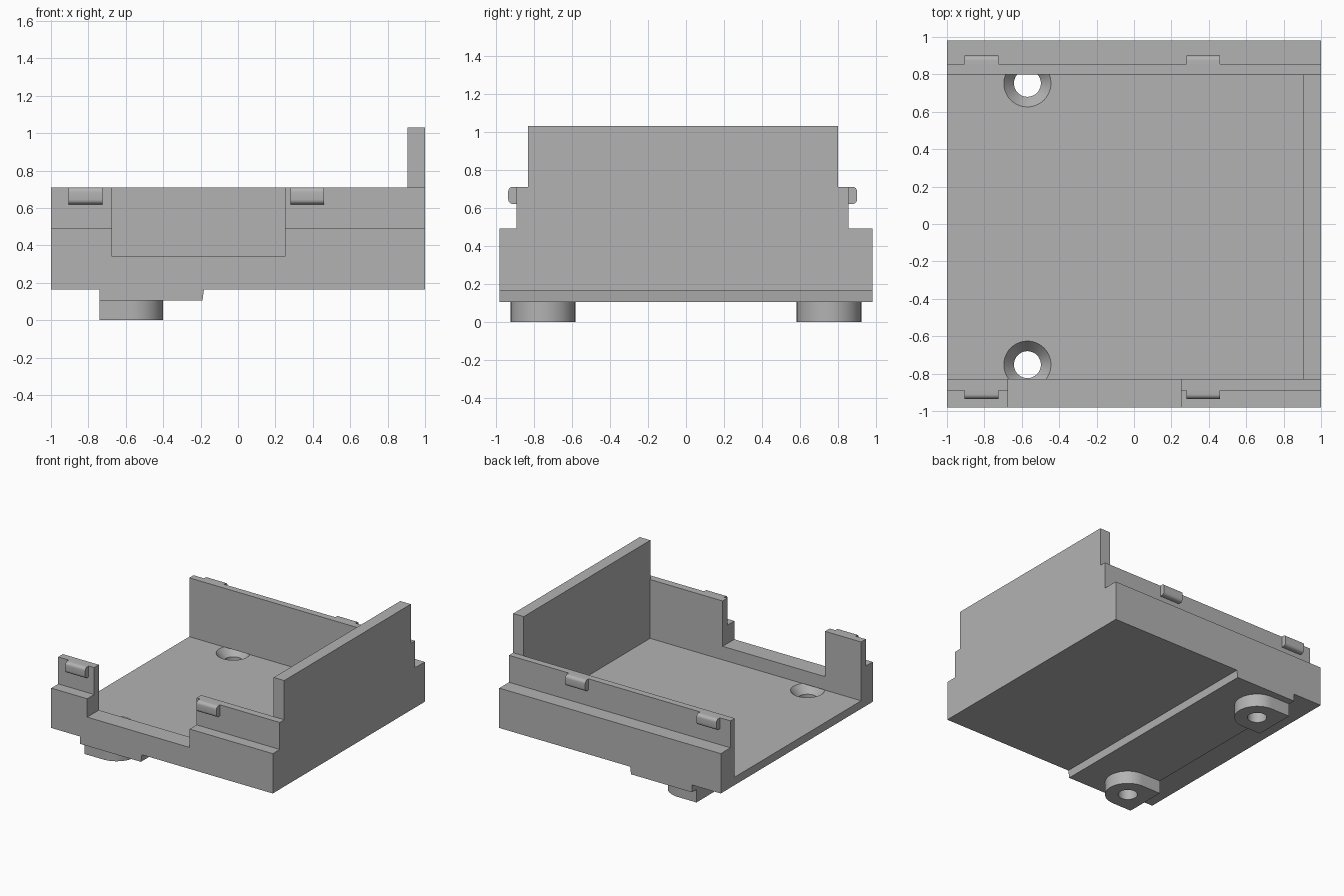
import bpy, bmesh, math
from mathutils import Vector

cube = bpy.data.objects.get("Cube")
if cube:
    bpy.data.objects.remove(cube, do_unlink=True)

grey = bpy.data.materials.new("plain grey")
grey.use_nodes = True
colour = (0.45, 0.45, 0.45, 1)
grey.diffuse_color = colour
grey.node_tree.nodes["Principled BSDF"].inputs["Base Color"].default_value = colour


def extrude(name, outline, offset):
    """Solid made by sweeping a closed 3D outline along an offset."""
    bm = bmesh.new()
    face = bm.faces.new([bm.verts.new(p) for p in outline])
    swept = bmesh.ops.extrude_face_region(bm, geom=[face])
    verts = [g for g in swept["geom"] if isinstance(g, bmesh.types.BMVert)]
    bmesh.ops.translate(bm, verts=verts, vec=Vector(offset))
    bmesh.ops.recalc_face_normals(bm, faces=bm.faces[:])
    mesh = bpy.data.meshes.new(name)
    bm.to_mesh(mesh)
    bm.free()
    mesh.materials.append(grey)
    obj = bpy.data.objects.new(name, mesh)
    bpy.context.collection.objects.link(obj)
    return obj


def box(name, x, y, z):
    outline = [(x[0], y[0], z[0]), (x[1], y[0], z[0]),
               (x[1], y[1], z[0]), (x[0], y[1], z[0])]
    return extrude(name, outline, (0, 0, z[1] - z[0]))


def lathe(name, profile, centre, steps=48):
    """Closed solid of revolution; profile runs bottom to top as (radius, z)."""
    bm = bmesh.new()
    rings = []
    for r, z in profile:
        angles = [math.tau * i / steps for i in range(steps)]
        rings.append([bm.verts.new((centre[0] + r * math.cos(a),
                                    centre[1] + r * math.sin(a), z)) for a in angles])
    for low, high in zip(rings, rings[1:]):
        for i in range(steps):
            j = (i + 1) % steps
            bm.faces.new((low[i], low[j], high[j], high[i]))
    bm.faces.new(rings[0])
    bm.faces.new(rings[-1])
    bmesh.ops.recalc_face_normals(bm, faces=bm.faces[:])
    mesh = bpy.data.meshes.new(name)
    bm.to_mesh(mesh)
    bm.free()
    mesh.materials.append(grey)
    obj = bpy.data.objects.new(name, mesh)
    bpy.context.collection.objects.link(obj)
    obj.hide_render = True
    return obj


def cut(obj, cutters):
    bpy.context.view_layer.objects.active = obj
    for cutter in cutters:
        mod = obj.modifiers.new("cut", "BOOLEAN")
        mod.operation = "DIFFERENCE"
        mod.solver = "EXACT"
        mod.object = cutter
        bpy.ops.object.modifier_apply(modifier=mod.name)


BASE, FLOOR, LEDGE, RIM, TOP = 0.165, 0.23, 0.49, 0.71, 1.03
PAD = 0.105
HOLE_X, HOLE_Y, FOOT_R = -0.57, 0.752, 0.17

# Tray with stepped side walls, open at one end
section = [(-0.98, BASE), (0.98, BASE), (0.98, LEDGE), (0.855, LEDGE),
           (0.855, RIM), (0.80, RIM), (0.80, FLOOR), (-0.83, FLOOR),
           (-0.83, RIM), (-0.89, RIM), (-0.89, LEDGE), (-0.98, LEDGE)]
tray = extrude("tray", [(-1, y, z) for y, z in section], (2, 0, 0))

# Tall end wall
end_wall = box("end_wall", (0.905, 1), (-0.832, 0.80), (FLOOR, TOP))

# Raised pad under the floor, with one sloping edge
pad = extrude("bottom_pad", [(-0.74, -0.98, PAD), (-0.19, -0.98, PAD),
                             (-0.182, -0.98, BASE), (-0.74, -0.98, BASE)], (0, 1.96, 0))

# Feet: half round towards the middle, square towards the open end
feet = []
for side, label in ((-1, "front"), (1, "back")):
    cy = side * HOLE_Y
    arc = [math.radians(-90 + 180 * i / 24) for i in range(25)]
    outline = [(HOLE_X + FOOT_R * math.cos(a), cy + FOOT_R * math.sin(a), 0) for a in arc]
    outline += [(HOLE_X - FOOT_R, cy + FOOT_R, 0), (HOLE_X - FOOT_R, cy - FOOT_R, 0)]
    feet.append(extrude(label + "_foot", outline, (0, 0, PAD)))

# Window through the front wall and countersunk screw holes
window = box("window_cutter", (-0.675, 0.25), (-1.1, -0.8), (0.34, 0.9))
hole_profile = [(0.072, -0.1), (0.072, 0.165), (0.126, FLOOR), (0.126, FLOOR + 0.0005)]
holes = [lathe("hole_cutter", hole_profile, (HOLE_X, s * HOLE_Y)) for s in (-1, 1)]
cut(tray, [window] + holes)
cut(pad, holes)
for foot, hole in zip(feet, holes):
    cut(foot, [hole])
for cutter in [window] + holes:
    bpy.data.objects.remove(cutter, do_unlink=True)

# Snap clips with rounded outer edges on both side walls
clips = []
CLIP_R = 0.025
for side, wall, label in ((-1, 0.89, "front"), (1, 0.855, "back")):
    for x, end in ((-0.905, "right"), (0.28, "left")):
        low, high, out = 0.62, RIM, wall + 0.045
        outline = [(wall - 0.02, low)]
        for z, start in ((low + CLIP_R, -90), (high - CLIP_R, 0)):
            for i in range(7):
                a = math.radians(start + 15 * i)
                outline.append((out - CLIP_R + CLIP_R * math.cos(a), z + CLIP_R * math.sin(a)))
        outline.append((wall - 0.02, high))
        clips.append(extrude(f"{label}_{end}_clip",
                             [(x, side * y, z) for y, z in outline], (0.18, 0, 0)))

# Smooth the round surfaces, keep the edges sharp
bpy.ops.object.select_all(action="DESELECT")
for obj in [tray, pad] + feet + clips:
    obj.select_set(True)
bpy.context.view_layer.objects.active = tray
bpy.ops.object.shade_smooth_by_angle(angle=math.radians(30))
